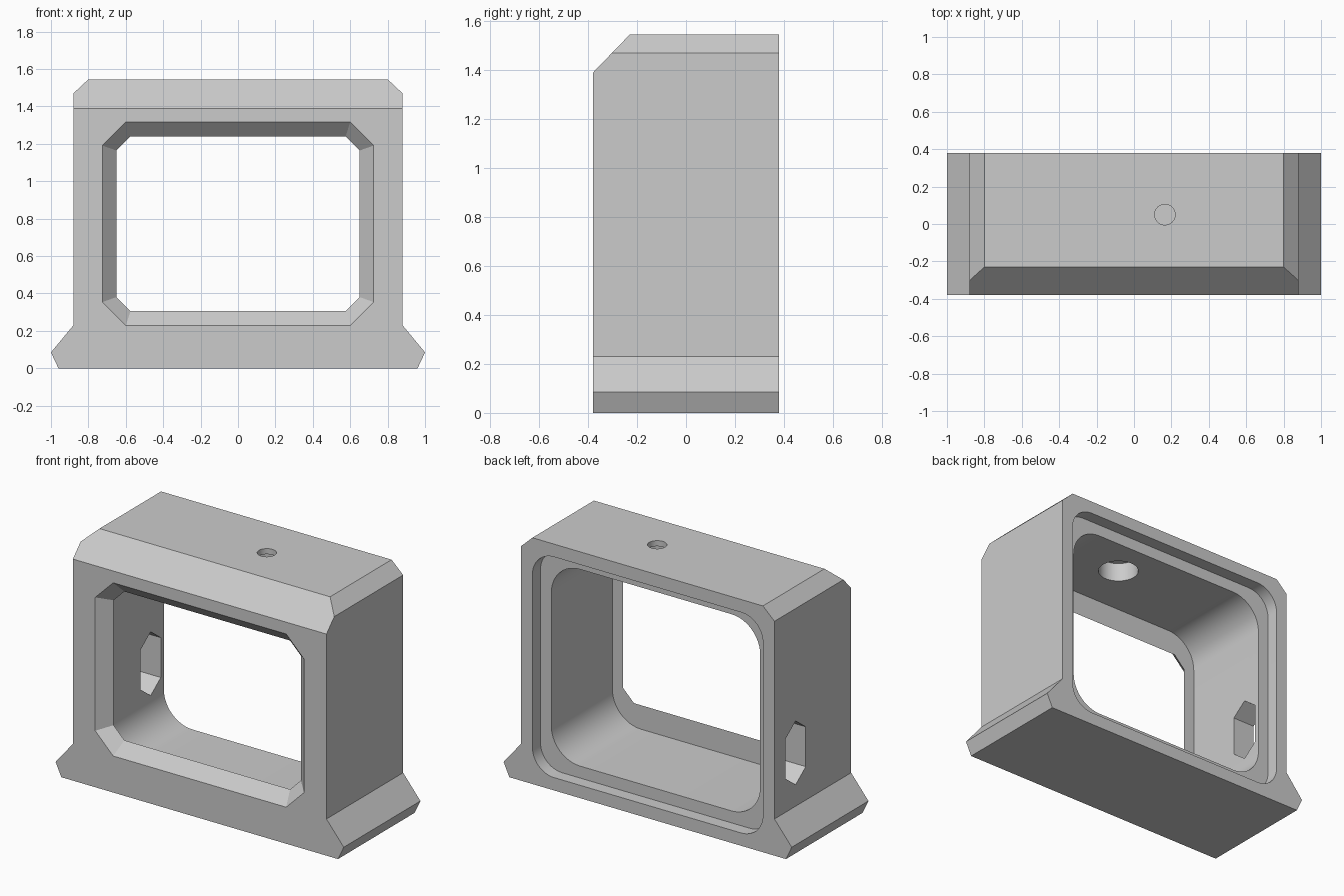
import bpy, bmesh
from math import pi, sin, cos, radians
from mathutils import Vector

if "Cube" in bpy.data.objects:
    bpy.data.objects.remove(bpy.data.objects["Cube"])

grey = bpy.data.materials.new("plain_grey")
grey.use_nodes = True
grey.diffuse_color = (0.6, 0.6, 0.6, 1)
grey.node_tree.nodes["Principled BSDF"].inputs["Base Color"].default_value = (0.6, 0.6, 0.6, 1)

HALF_DEPTH = 0.38
HEIGHT = 1.545
MID = HEIGHT / 2


def loft(name, start, end):
    """Closed solid between two matching outlines."""
    bm = bmesh.new()
    a = [bm.verts.new(p) for p in start]
    b = [bm.verts.new(p) for p in end]
    n = len(a)
    for i in range(n):
        j = (i + 1) % n
        bm.faces.new((a[i], a[j], b[j], b[i]))
    bm.faces.new(a[::-1])
    bm.faces.new(b)
    bmesh.ops.recalc_face_normals(bm, faces=bm.faces)
    mesh = bpy.data.meshes.new(name)
    bm.to_mesh(mesh)
    bm.free()
    ob = bpy.data.objects.new(name, mesh)
    bpy.context.collection.objects.link(ob)
    mesh.materials.append(grey)
    return ob


def prism_y(name, outline, y0, y1):
    return loft(name, [(x, y0, z) for x, z in outline], [(x, y1, z) for x, z in outline])


def rounded(hw, hh, r, steps=12):
    """Rounded rectangle around the mid height."""
    pts = []
    for q, (sx, sz) in enumerate([(1, 1), (-1, 1), (-1, -1), (1, -1)]):
        for i in range(steps + 1):
            t = (q + i / steps) * pi / 2
            pts.append((sx * (hw - r) + r * cos(t), MID + sz * (hh - r) + r * sin(t)))
    return pts


def octagon(hw, hh, c, y):
    """Rectangle with cut corners at depth y."""
    half = [(hw - c, hh), (hw, hh - c), (hw, c - hh), (hw - c, -hh)]
    pts = half + [(-x, z) for x, z in reversed(half)]
    return [(x, y, MID + z) for x, z in pts]


def disc(x, y, z, r, n=40):
    return [(x + r * cos(2 * pi * i / n), y + r * sin(2 * pi * i / n), z) for i in range(n)]


# Housing body with flared foot and cut top corners
right = [(0.96, 0), (1, 0.085), (0.88, 0.23), (0.88, 1.47), (0.8, HEIGHT)]
outline = right + [(-x, z) for x, z in reversed(right)]
body = prism_y("housing", outline, -HALF_DEPTH, HALF_DEPTH)

# Sloped front top edge
bm = bmesh.new()
bm.from_mesh(body.data)
cut = bmesh.ops.bisect_plane(bm, geom=bm.verts[:] + bm.edges[:] + bm.faces[:],
                             plane_co=Vector((0, -HALF_DEPTH, 1.39)),
                             plane_no=Vector((0, -0.155, 0.15)), clear_outer=True)
bmesh.ops.holes_fill(bm, edges=[e for e in bm.edges if e.is_boundary], sides=0)
bmesh.ops.recalc_face_normals(bm, faces=bm.faces)
bm.to_mesh(body.data)
bm.free()

# Openings: inner cavity, rear rebate, bevelled window
cutters = [
    prism_y("cavity_cutter", rounded(0.725, 0.617, 0.2), -0.305, 0.5),
    prism_y("rebate_cutter", rounded(0.80, 0.692, 0.15), 0.30, 0.45),
    loft("window_cutter", octagon(0.80, 0.62, 0.175, -0.455), octagon(0.575, 0.39, 0.025, -0.23)),
]

# Top screw hole with a wider recess below
cutters.append(loft("top_hole_cutter", disc(0.165, 0.05, 1.3, 0.055), disc(0.165, 0.05, 1.7, 0.055)))
cutters.append(loft("top_recess_cutter", disc(0.165, 0.05, 1.3, 0.12), disc(0.165, 0.05, 1.51, 0.12)))

# Tall six-sided cable hole in one side
hexa = [(0, 0.2), (0.1, 0.125), (0.1, -0.125), (0, -0.2), (-0.1, -0.125), (-0.1, 0.125)]
cutters.append(loft("side_hole_cutter", *[[(x, 0.17 + y, 0.565 + z) for y, z in hexa] for x in (-1.1, -0.6)]))

for c in cutters:
    m = body.modifiers.new(c.name, 'BOOLEAN')
    m.operation = 'DIFFERENCE'
    m.solver = 'EXACT'
    m.object = c

# Bake the cuts and drop the cutters
bpy.context.view_layer.update()
result = bpy.data.meshes.new_from_object(body.evaluated_get(bpy.context.evaluated_depsgraph_get()))
body.modifiers.clear()
body.data = result
for c in cutters:
    bpy.data.objects.remove(c)

bpy.ops.object.select_all(action='DESELECT')
body.select_set(True)
bpy.context.view_layer.objects.active = body
bpy.ops.object.shade_smooth_by_angle(angle=radians(25))
